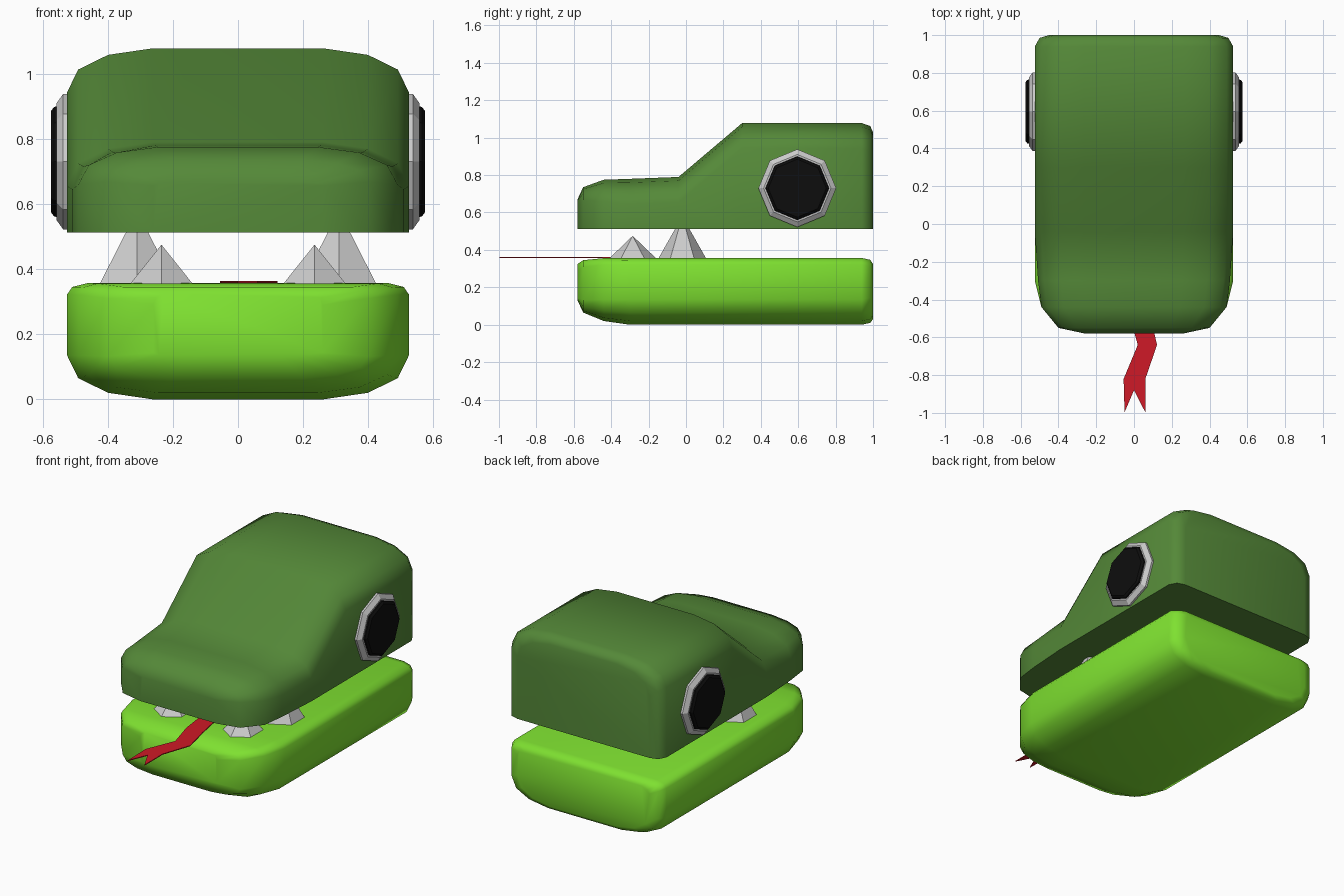
import bpy, bmesh, math
from mathutils import Matrix

if "Cube" in bpy.data.objects:
    bpy.data.objects.remove(bpy.data.objects["Cube"])


def material(name, rgb):
    m = bpy.data.materials.new(name)
    m.diffuse_color = (*rgb, 1)
    m.use_nodes = True
    m.node_tree.nodes["Principled BSDF"].inputs["Base Color"].default_value = m.diffuse_color
    return m


DARK = material("dark_green", (0.09, 0.25, 0.04))
LIME = material("lime", (0.21, 0.75, 0.03))
RED = material("red", (0.62, 0.01, 0.02))
BLACK = material("black", (0.004, 0.004, 0.004))


def finish(name, bm, mat=None, angle=None):
    bmesh.ops.recalc_face_normals(bm, faces=bm.faces)
    me = bpy.data.meshes.new(name)
    bm.to_mesh(me)
    bm.free()
    ob = bpy.data.objects.new(name, me)
    bpy.context.collection.objects.link(ob)
    if mat:
        me.materials.append(mat)
    if angle:
        bpy.ops.object.select_all(action='DESELECT')
        bpy.context.view_layer.objects.active = ob
        ob.select_set(True)
        bpy.ops.object.shade_smooth_by_angle(angle=math.radians(angle))
    return ob


def loft(name, rings, mat):
    bm = bmesh.new()
    loops = [[bm.verts.new(p) for p in r] for r in rings]
    for a, b in zip(loops, loops[1:]):
        n = len(a)
        for i in range(n):
            bm.faces.new((a[i], a[(i + 1) % n], b[(i + 1) % n], b[i]))
    bm.faces.new(loops[0])
    bm.faces.new(loops[-1])
    finish(name, bm, mat, 50)


def ring(y, half):
    return [(x, y, z) for x, z in half] + [(-x, y, z) for x, z in reversed(half)]


# large rounded corner: (share of half width, drop)
ROUND = [(0.5, 0), (0.76, 0.02), (0.935, 0.065), (1, 0.135)]

# upper head: y, half width, top height, corner amount
head = [(-0.58, 0.26, 0.67, 0.1), (-0.55, 0.40, 0.735, 0.5), (-0.44, 0.49, 0.775, 0.85),
        (-0.30, 0.508, 0.78, 1), (-0.04, 0.525, 0.79, 1), (0.30, 0.525, 1.078, 1),
        (0.94, 0.525, 1.078, 1), (0.985, 0.50, 1.062, 1), (1.0, 0.45, 1.03, 1)]
loft("upper_head", [ring(y, [(w * f, t - d * c) for f, d in ROUND] + [(w, 0.512)])
                    for y, w, t, c in head], DARK)

# lower jaw: y, half width, bottom, top, bottom corner amount
jaw = [(-0.58, 0.26, 0.13, 0.325, 0.1), (-0.55, 0.40, 0.065, 0.345, 0.5),
       (-0.44, 0.49, 0.02, 0.356, 0.85), (-0.30, 0.525, 0, 0.357, 1),
       (0.94, 0.525, 0, 0.357, 1), (0.985, 0.50, 0.01, 0.347, 1), (1.0, 0.45, 0.03, 0.325, 1)]
TOP = [(1, 0.035), (0.97, 0.012), (0.88, 0)]
loft("lower_jaw", [ring(y, [(w * f, b + d * c) for f, d in ROUND] +
                        [(w * f, t - d) for f, d in TOP])
                   for y, w, b, t, c in jaw], LIME)


def disc(name, side, r1, r2, x1, x2, mat=None):
    bm = bmesh.new()
    bmesh.ops.create_cone(bm, cap_ends=True, segments=8, radius1=r1, radius2=r2, depth=x2 - x1)
    m = Matrix.Translation((side * (x1 + x2) / 2, 0.595, 0.73)) @ \
        Matrix.Rotation(side * math.pi / 2, 4, 'Y')
    bmesh.ops.transform(bm, matrix=m, verts=bm.verts)
    finish(name, bm, mat)


def tooth(name, x, y, rx, ry, tip):
    bm = bmesh.new()
    bmesh.ops.create_cone(bm, cap_ends=True, segments=6, radius1=1, radius2=0, depth=1)
    m = Matrix.Translation((x, y, (0.35 + tip) / 2)) @ Matrix.Diagonal((rx, ry, tip - 0.35, 1))
    bmesh.ops.transform(bm, matrix=m, verts=bm.verts)
    finish(name, bm)


# eyes and teeth on both sides
for s, tag in ((1, "right"), (-1, "left")):
    disc("eye_base_" + tag, s, 0.208, 0.208, 0.50, 0.537)
    disc("eye_rim_" + tag, s, 0.208, 0.18, 0.537, 0.557)
    disc("pupil_" + tag, s, 0.172, 0.168, 0.55, 0.565, BLACK)
    disc("pupil_front_" + tag, s, 0.168, 0.155, 0.565, 0.575, BLACK)
    tooth("rear_tooth_" + tag, s * 0.31, -0.02, 0.135, 0.13, 0.58)
    tooth("front_tooth_" + tag, s * 0.235, -0.285, 0.115, 0.13, 0.475)

# forked tongue: outline extruded to a thin sheet
outline = [(-0.05, -0.3), (-0.03, -0.46), (0.02, -0.64), (-0.055, -0.82), (-0.05, -0.997),
           (0.0, -0.88), (0.06, -0.997), (0.06, -0.82), (0.122, -0.64), (0.08, -0.46), (0.05, -0.3)]
bm = bmesh.new()
f = bm.faces.new([bm.verts.new((x, y, 0.358)) for x, y in outline])
ext = bmesh.ops.extrude_face_region(bm, geom=[f])
for v in ext["geom"]:
    if isinstance(v, bmesh.types.BMVert):
        v.co.z += 0.005
finish("tongue", bm, RED)
